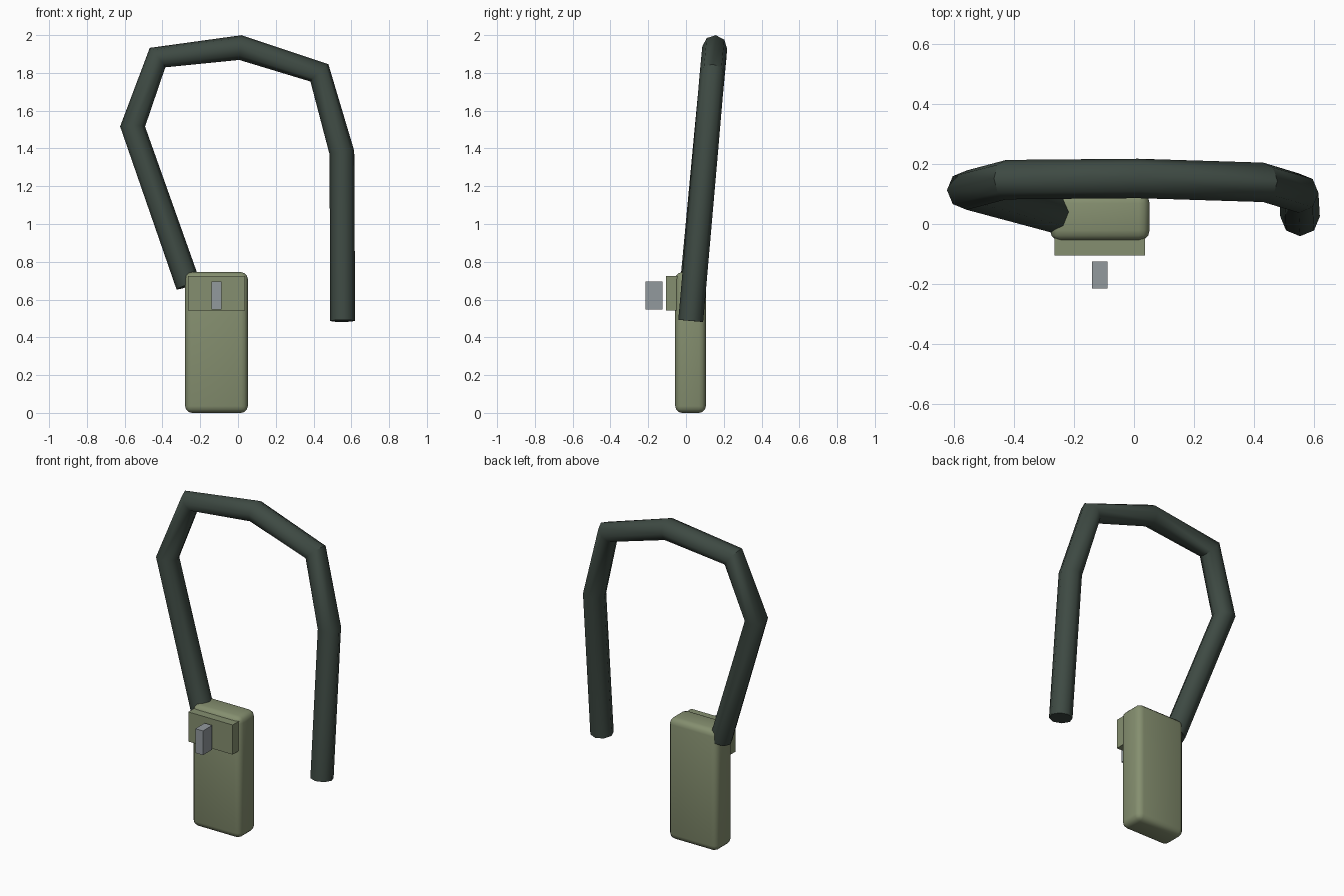
import bpy, bmesh, math
from mathutils import Vector

cube = bpy.data.objects.get("Cube")
if cube:
    bpy.data.objects.remove(cube, do_unlink=True)


def material(name, rgb):
    mat = bpy.data.materials.new(name)
    mat.use_nodes = True
    mat.diffuse_color = (*rgb, 1)
    mat.node_tree.nodes["Principled BSDF"].inputs["Base Color"].default_value = (*rgb, 1)
    return mat


olive = material("olive casing", (0.235, 0.275, 0.16))
dark_green = material("dark green tube", (0.048, 0.068, 0.056))
grey = material("grey metal", (0.29, 0.32, 0.34))


def finish(name, bm, mat):
    bmesh.ops.recalc_face_normals(bm, faces=bm.faces)
    mesh = bpy.data.meshes.new(name)
    bm.to_mesh(mesh)
    bm.free()
    mesh.materials.append(mat)
    obj = bpy.data.objects.new(name, mesh)
    bpy.context.collection.objects.link(obj)
    return obj


def smooth(obj, degrees):
    bpy.ops.object.select_all(action="DESELECT")
    obj.select_set(True)
    bpy.context.view_layer.objects.active = obj
    bpy.ops.object.shade_smooth_by_angle(angle=math.radians(degrees))


def box(name, low, high, mat, bevel=0):
    low, high = Vector(low), Vector(high)
    bm = bmesh.new()
    bmesh.ops.create_cube(bm, size=1)
    for v in bm.verts:
        v.co = (low + high) / 2 + v.co * (high - low)
    if bevel:
        bmesh.ops.bevel(bm, geom=bm.edges[:], offset=bevel, segments=3,
                        profile=0.5, affect="EDGES")
    return finish(name, bm, mat)


def tube(name, path, radius, sides, normal, mat):
    """Sweep a constant ring along the path, turned halfway at each bend."""
    points = [Vector(p) for p in path]
    bm = bmesh.new()
    rings = []
    for i, p in enumerate(points):
        ahead = (points[min(i + 1, len(points) - 1)] - p).normalized()
        behind = (p - points[max(i - 1, 0)]).normalized()
        tangent = (ahead + behind).normalized()
        across = normal.cross(tangent).normalized()
        depth = tangent.cross(across)
        rings.append([bm.verts.new(p + radius * (across * math.cos(a) + depth * math.sin(a)))
                      for a in (math.tau * k / sides for k in range(sides))])
    for r, s in zip(rings, rings[1:]):
        for k in range(sides):
            n = (k + 1) % sides
            bm.faces.new((r[k], r[n], s[n], s[k]))
    bm.faces.new(rings[0])
    bm.faces.new(rings[-1])
    return finish(name, bm, mat)


# Rounded casing with a raised plate and a small lever in front
casing = box("casing", (-0.28, -0.057, 0), (0.052, 0.105, 0.745), olive, 0.036)
smooth(casing, 40)
box("front_plate", (-0.265, -0.105, 0.542), (0.037, -0.03, 0.724), olive)
box("lever", (-0.14, -0.215, 0.547), (-0.088, -0.125, 0.696), grey)

# Bent tube that leans back as it rises
path = [(-0.263, 0.034, 0.675), (-0.558, 0.113, 1.516), (-0.426, 0.148, 1.881),
        (0.013, 0.152, 1.934), (0.431, 0.139, 1.8), (0.55, 0.103, 1.378),
        (0.554, 0.025, 0.487)]
hose = tube("bent_tube", path, 0.066, 8, Vector((0, -1, 0.087)).normalized(), dark_green)
smooth(hose, 50)
